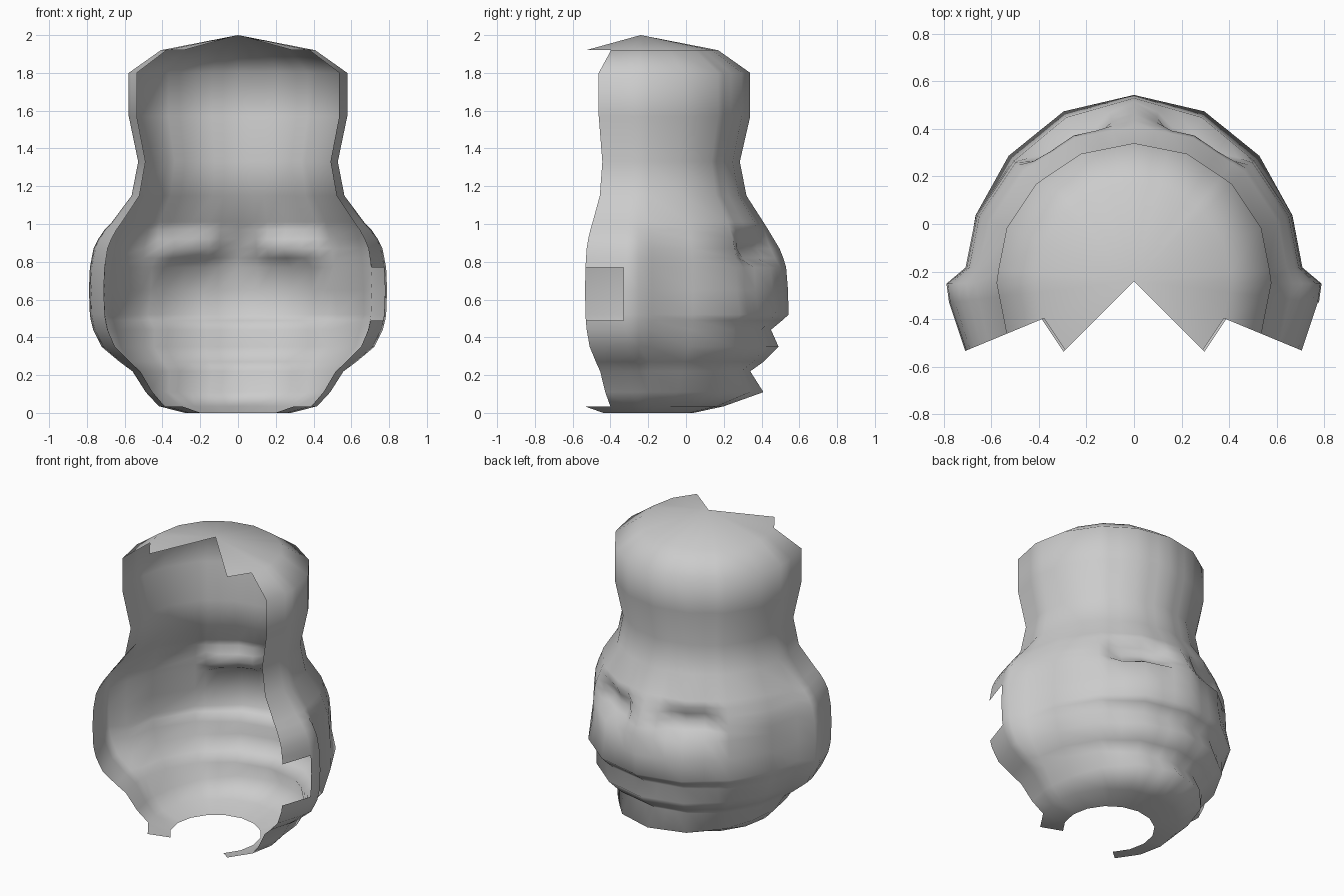
import bpy, bmesh
from math import sin, cos, radians

if "Cube" in bpy.data.objects:
    bpy.data.objects.remove(bpy.data.objects["Cube"])

CY = -0.24          # y of the turning axis

# rings: z, side radius, back radius, side bulge, eye dent depth
RINGS = [
    (1.92, .41, .41, 0, 0), (1.80, .58, .58, 0, 0), (1.57, .58, .58, 0, 0),
    (1.33, .53, .525, 0, 0), (1.15, .565, .56, 0, 0), (1.01, .655, .65, .015, 0),
    (.97, .67, .675, .04, .01), (.92, .69, .705, .055, .06), (.87, .705, .735, .065, .09),
    (.82, .71, .755, .07, .07), (.77, .715, .77, .075, 0), (.65, .72, .78, .075, 0),
    (.52, .715, .783, .075, 0), (.49, .71, .75, .075, 0), (.44, .70, .69, .072, 0),
    (.35, .665, .73, .062, 0), (.27, .60, .65, .03, 0), (.22, .56, .58, 0, 0),
    (.11, .49, .65, 0, 0), (.035, .42, .44, 0, 0), (0, .28, .28, 0, 0)]

HALF = [-45, -22.5, -6.7, -.8, 4.6, 22.5, 45, 50, 57, 67.5, 76, 82, 90]
ANGLES = HALF + [180 - a for a in reversed(HALF[:-1])]


def interp(v, pts):
    if v <= pts[0][0]:
        return pts[0][1]
    for (a, p), (b, q) in zip(pts, pts[1:]):
        if v <= b:
            return p + (q - p) * (v - a) / (b - a)
    return pts[-1][1]


def chord(a):
    # radius factor that keeps extra columns on a 16-sided outline
    return cos(radians(11.25)) / cos(radians(a % 22.5 - 11.25))


def point(a, ring):
    z, side, back, bulge, dent = ring
    b = min(a, 180 - a)
    if z < .6:      # folds around the lower back
        w = interp(b, [(10, 0), (22.5, .1), (45, .45), (67.5, .85), (90, 1)])
    else:
        w = interp(b, [(45, 0), (67.5, .55), (90, 1)])
    r = (side + (back - side) * w) * chord(b)
    r += bulge * interp(b, [(-22.5, .65), (-6.7, 1), (-.8, .95), (4.6, 0)])
    r -= dent * interp(b, [(45, 0), (50, .4), (57, .95), (67.5, 1), (76, .9), (82, .25), (90, 0)])
    return (r * cos(radians(a)), CY + r * sin(radians(a)), z)


# open-fronted shell
bm = bmesh.new()
grid = [[bm.verts.new(point(a, ring)) for a in ANGLES] for ring in RINGS]
n = len(ANGLES)
for i in range(len(RINGS) - 1):
    floor = i == len(RINGS) - 2
    for j in range(n - 1):
        if not floor and j in (0, n - 2):
            continue                        # only cap and floor reach further forward
        if j == 1 and .49 <= RINGS[i + 1][0] and RINGS[i][0] <= .77:
            continue                        # notch in the right edge
        bm.faces.new((grid[i][j], grid[i + 1][j], grid[i + 1][j + 1], grid[i][j + 1]))

# top cap
apex = bm.verts.new((0, CY, 2))
for j in range(n - 1):
    bm.faces.new((apex, grid[0][j], grid[0][j + 1]))

loose = [v for v in bm.verts if not v.link_faces]
bmesh.ops.delete(bm, geom=loose, context='VERTS')
bmesh.ops.recalc_face_normals(bm, faces=bm.faces)
for f in bm.faces:
    f.smooth = True
mesh = bpy.data.meshes.new("head_shell")
bm.to_mesh(mesh)
bm.free()
bpy.context.collection.objects.link(bpy.data.objects.new("head_shell", mesh))
